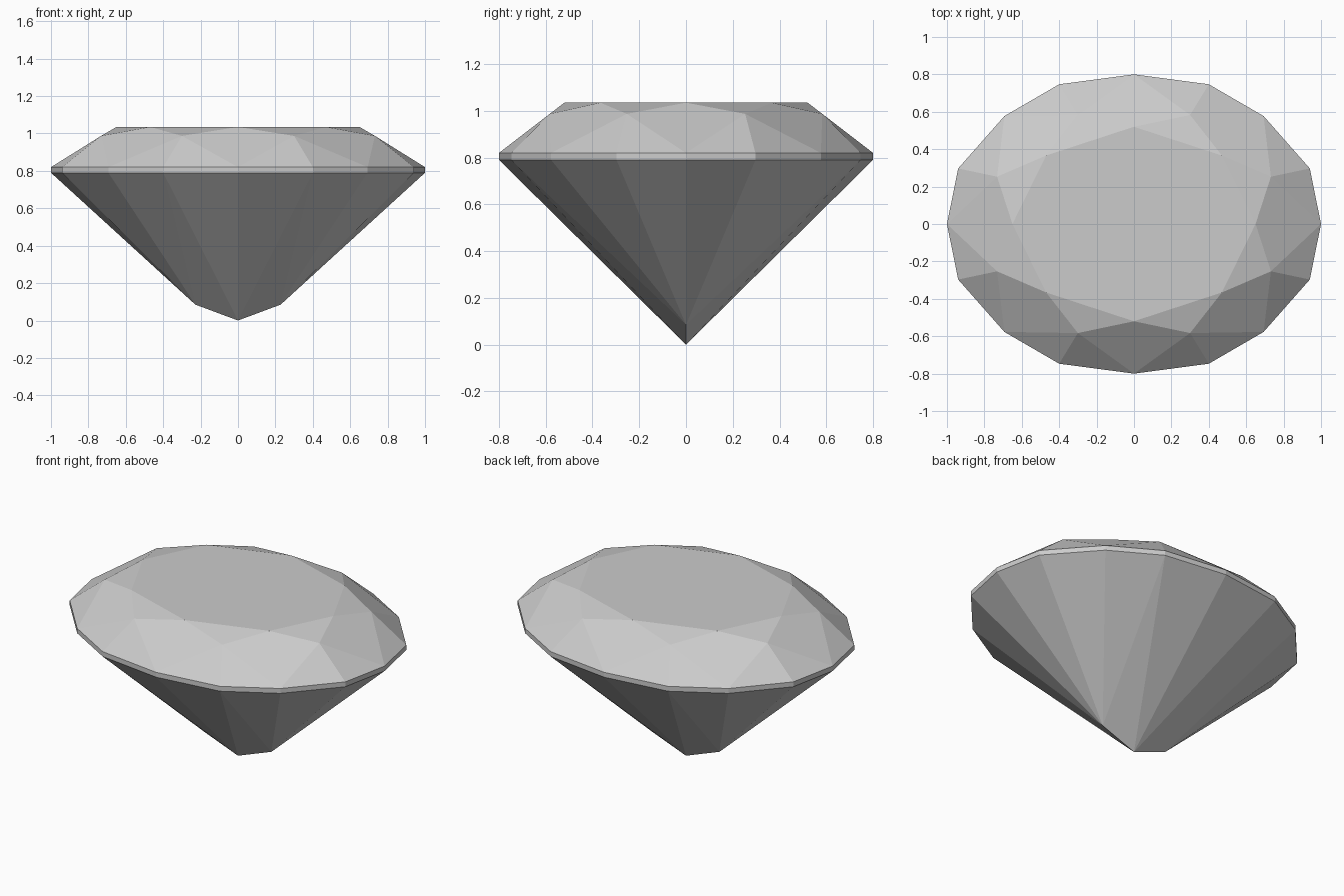
import bpy
import bmesh
import math

cube = bpy.data.objects.get("Cube")
if cube:
    bpy.data.objects.remove(cube, do_unlink=True)

# One flat grey for the whole stone
grey = bpy.data.materials.new("gem_grey")
grey.use_nodes = True
color = (0.6, 0.6, 0.6, 1)
grey.diffuse_color = color
grey.node_tree.nodes["Principled BSDF"].inputs["Base Color"].default_value = color

bm = bmesh.new()


def ring(quarter, z):
    """Mirror a quarter outline into a full ring, counter-clockwise from +x."""
    points = {(sx * x, sy * y) for x, y in quarter for sx in (1, -1) for sy in (1, -1)}
    ordered = sorted(points, key=lambda p: math.atan2(p[1], p[0]) % math.tau)
    return [bm.verts.new((x, y, z)) for x, y in ordered]


outline = [(1, 0), (0.94, 0.297), (0.693, 0.577), (0.4, 0.747), (0, 0.8)]
girdle_low = ring(outline, 0.79)
girdle_high = ring(outline, 0.82)
shoulder = ring([(0.732, 0.253), (0.3, 0.583)], 0.987)
table = ring([(0.65, 0), (0.47, 0.366), (0, 0.52)], 1.035)

# Crown: flat table, star facets, kites and upper girdle facets
bm.faces.new(table)
for i in range(8):
    a, b, c = girdle_high[2 * i], girdle_high[2 * i + 1], girdle_high[(2 * i + 2) % 16]
    bm.faces.new((table[i], shoulder[i], table[(i + 1) % 8]))
    bm.faces.new((table[i], shoulder[i - 1], a, shoulder[i]))
    bm.faces.new((a, b, shoulder[i]))
    bm.faces.new((b, c, shoulder[i]))

# Pavilion: long facets running down to a short three-point keel
point = bm.verts.new((0, 0, 0))
keel_left = bm.verts.new((0.228, 0, 0.085))
keel_right = bm.verts.new((-0.228, 0, 0.085))


def tip(i):
    """Keel point below girdle edge i."""
    x = (girdle_low[i].co.x + girdle_low[(i + 1) % 16].co.x) / 2
    if abs(x) < 0.3:
        return point
    return keel_left if x > 0 else keel_right


for i in range(16):
    j = (i + 1) % 16
    bm.faces.new((girdle_low[i], girdle_low[j], girdle_high[j], girdle_high[i]))
    bm.faces.new((girdle_low[j], girdle_low[i], tip(i)))
    if tip(i) != tip(j):
        bm.faces.new((girdle_low[j], tip(i), tip(j)))

bmesh.ops.recalc_face_normals(bm, faces=bm.faces)
mesh = bpy.data.meshes.new("cut_gem")
bm.to_mesh(mesh)
bm.free()
mesh.materials.append(grey)
gem = bpy.data.objects.new("cut_gem", mesh)
bpy.context.collection.objects.link(gem)
